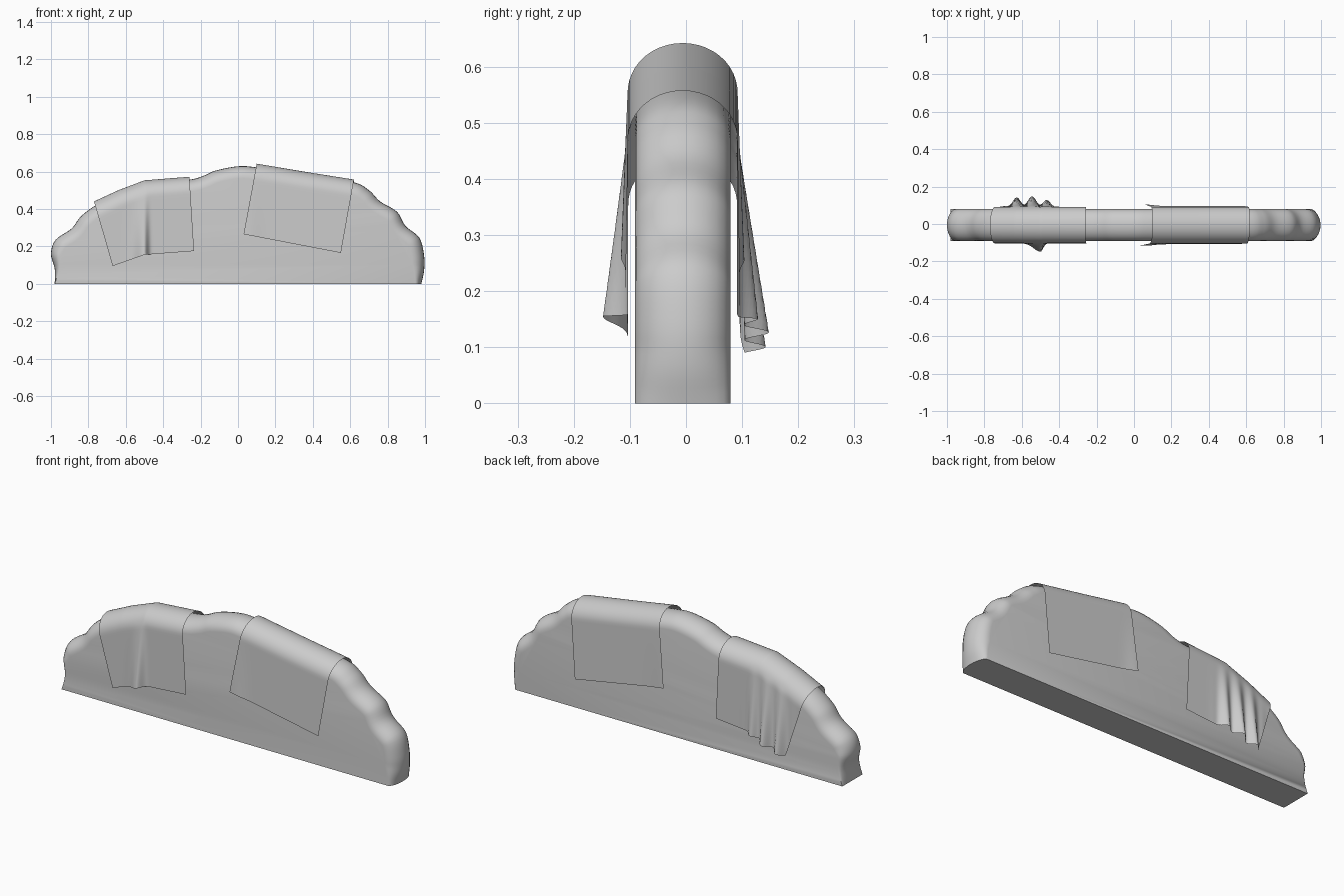
import bpy, bmesh
from math import sin, cos, pi, exp
from mathutils import Vector

if "Cube" in bpy.data.objects:
    bpy.data.objects.remove(bpy.data.objects["Cube"])


def spline(pts, n):
    """Catmull-Rom samples through 2D points."""
    p = [Vector(q) for q in pts]
    p = [2 * p[0] - p[1]] + p + [2 * p[-1] - p[-2]]
    out = []
    for i in range(1, len(p) - 2):
        a, b, c, d = p[i - 1:i + 3]
        for k in range(n):
            t = k / n
            out.append(0.5 * (2 * b + (c - a) * t + (2 * a - 5 * b + 4 * c - d) * t * t
                              + (3 * b - a - 3 * c + d) * t ** 3))
    return out + [p[-2]]


def lerp_table(table, x):
    for (x0, z0), (x1, z1) in zip(table, table[1:]):
        if x <= x1:
            return z0 + (z1 - z0) * (x - x0) / (x1 - x0)
    return table[-1][1]


def finish(name, bm, angle):
    bmesh.ops.recalc_face_normals(bm, faces=bm.faces)
    me = bpy.data.meshes.new(name)
    bm.to_mesh(me)
    bm.free()
    ob = bpy.data.objects.new(name, me)
    bpy.context.collection.objects.link(ob)
    bpy.ops.object.select_all(action='DESELECT')
    ob.select_set(True)
    bpy.context.view_layer.objects.active = ob
    bpy.ops.object.shade_smooth_by_angle(angle=angle)
    return ob


# Stone slab: irregular outline, rounded over the top and ends, flat underneath
outline = spline([(-0.98, 0), (-0.98, 0.08), (-1.0, 0.16), (-0.975, 0.235), (-0.89, 0.295),
                  (-0.84, 0.36), (-0.76, 0.42), (-0.64, 0.48), (-0.5, 0.535), (-0.27, 0.555),
                  (-0.19, 0.575), (-0.12, 0.605), (0, 0.628), (0.1, 0.622), (0.35, 0.585),
                  (0.61, 0.545), (0.70, 0.50), (0.76, 0.44), (0.85, 0.385), (0.895, 0.31),
                  (0.97, 0.245), (0.995, 0.15), (0.995, 0.07), (0.98, 0)], 5)
bm = bmesh.new()
rings = []
for k in range(13):
    a = -pi / 2 + pi * k / 12
    inset = 0.065 * (1 - cos(a))
    y = -0.006 + 0.085 * sin(a)
    ring = []
    for i, p in enumerate(outline):
        t = outline[min(i + 1, len(outline) - 1)] - outline[max(i - 1, 0)]
        n = Vector((t.y, -t.x)).normalized()
        d = inset * (min(1, p.y / 0.2) if p.x < 0 else min(1, 0.5 + p.y / 0.2))
        q = p + n * d
        ring.append(bm.verts.new((q.x, y, max(0, q.y) if 0 < i < len(outline) - 1 else 0)))
    rings.append(ring)
m = len(outline)
for r0, r1 in zip(rings, rings[1:]):
    for i in range(m):
        j = (i + 1) % m
        bm.faces.new((r0[i], r0[j], r1[j], r1[i]))
bm.faces.new(rings[0])
bm.faces.new(rings[-1])
finish("stone_body", bm, 0.9)


def cloth(name, ridge, hem_front, hem_back, fold, nu=70, nv=30):
    """Open sheet draped over the ridge; hems are (x, z) polylines."""
    bm = bmesh.new()
    grid = []
    xa, xb = ridge[0][0], ridge[-1][0]
    for i in range(nu + 1):
        u = i / nu
        xt = xa + (xb - xa) * u
        top = lerp_table(ridge, xt)
        row = []
        for j in range(-nv, nv + 1):
            s = -1 if j < 0 else 1
            hem = hem_front if j < 0 else hem_back
            hx = hem[0][0] + (hem[-1][0] - hem[0][0]) * u
            hz = lerp_table(hem, hx)
            t, r = abs(j) / nv, 0.085
            if t < 0.35:
                a = t / 0.35 * pi / 2
                y, z = 0.097 * sin(a), top - r * (1 - cos(a))
            else:
                f = (t - 0.35) / 0.65
                y, z = 0.097, (top - r) + (hz - top + r) * f
            drop = (top - z) / (top - hz)
            x = xt + (hx - xt) * drop
            y += fold(x, s) * max(0, drop - 0.15) / 0.85
            row.append(bm.verts.new((x, s * y - 0.006, z)))
        grid.append(row)
    for r0, r1 in zip(grid, grid[1:]):
        for k in range(2 * nv):
            bm.faces.new((r0[k], r1[k], r1[k + 1], r0[k + 1]))
    return finish(name, bm, 1.2)


def pleats(x, s):
    if s < 0:  # one sharp crease on the front
        w = 0.05 if x < -0.5 else 0.02
        return 0.045 * exp(-((x + 0.5) / w) ** 2)
    # gathered pleats on the back
    w = exp(-((x + 0.56) / 0.12) ** 4)
    return w * (0.035 + 0.022 * cos(2 * pi * (x + 0.46) / 0.085))


def gentle(x, s):
    return 0.005 + 0.008 * exp(-((x - 0.06) / 0.06) ** 2)


# Draped cloths
cloth("left_cloth", [(-0.77, 0.44), (-0.64, 0.50), (-0.5, 0.553), (-0.26, 0.572)],
      [(-0.67, 0.095), (-0.5, 0.155), (-0.235, 0.175)],
      [(-0.66, 0.09), (-0.47, 0.15), (-0.24, 0.17)], pleats)
cloth("right_cloth", [(0.10, 0.642), (0.35, 0.60), (0.62, 0.557)],
      [(0.03, 0.265), (0.55, 0.165)], [(0.06, 0.255), (0.59, 0.16)], gentle)
